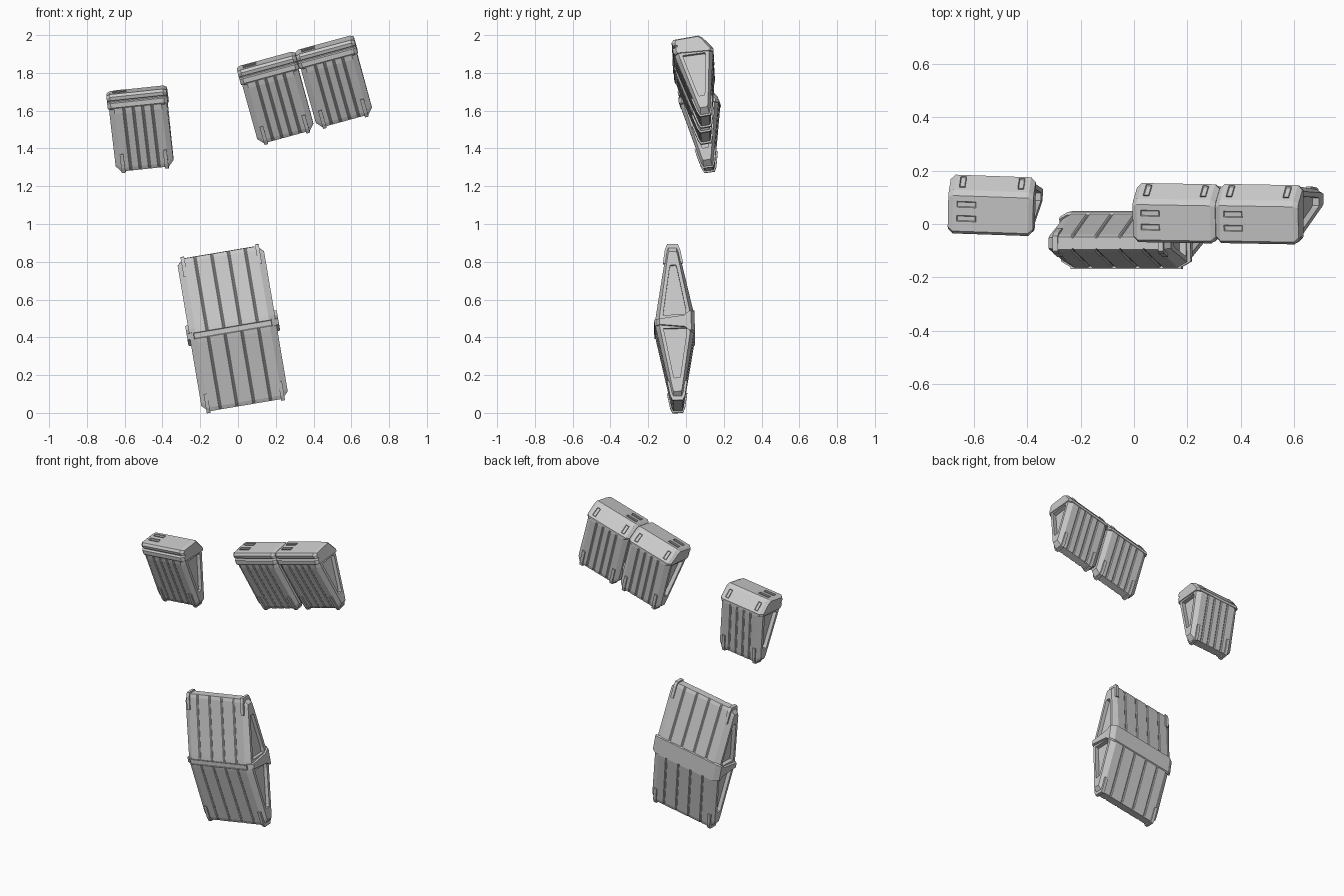
import bpy, bmesh
from math import radians
from mathutils import Matrix, Euler

if "Cube" in bpy.data.objects:
    bpy.data.objects.remove(bpy.data.objects["Cube"])


def finish(bm, name, m):
    bmesh.ops.recalc_face_normals(bm, faces=bm.faces)
    me = bpy.data.meshes.new(name)
    bm.to_mesh(me)
    bm.free()
    ob = bpy.data.objects.new(name, me)
    bpy.context.collection.objects.link(ob)
    ob.matrix_world = m
    return ob


def loft(name, stations, m):
    """Skin matching (y, z) outlines placed at successive x positions."""
    bm = bmesh.new()
    rings = [[bm.verts.new((x, y, z)) for y, z in prof] for x, prof in stations]
    for a, b in zip(rings, rings[1:]):
        n = len(a)
        for i in range(n):
            bm.faces.new((a[i], a[(i + 1) % n], b[(i + 1) % n], b[i]))
    bm.faces.new(rings[0])
    bm.faces.new(rings[-1])
    return finish(bm, name, m)


def scaled(prof, sy, sz, z0):
    return [(y * sy, z0 + (z - z0) * sz) for y, z in prof]


def wedge(name, prof, base, center, w, c, grooves, m):
    """Tapered plate: chamfered ends, recessed end triangles, shallow grooves."""
    end = scaled(prof, .8, .91, base)
    inner = scaled(end, .74, .74, center)
    thin = [(y - (.004 if y > 0 else -.004), z) for y, z in prof]
    half = [(w - .025, inner), (w, inner), (w, end), (w - c, prof)]
    st = [(-x, p) for x, p in half]
    for g in grooves:
        st += [(g - .007, prof), (g - .002, thin), (g + .002, thin), (g + .007, prof)]
    return loft(name, st + half[::-1], m)


def clip(name, x, prof, m):
    return loft(name, [(x - .010, prof), (x + .010, prof)], m)


def slot(name, loc, size, tilt, m):
    """Small raised frame with a sunken floor."""
    bm = bmesh.new()
    bmesh.ops.create_cube(bm, size=1)
    bmesh.ops.scale(bm, vec=size, verts=bm.verts)
    bm.normal_update()
    top = [f for f in bm.faces if f.normal.z > .9]
    bmesh.ops.inset_region(bm, faces=top, thickness=.004, depth=-.004)
    bmesh.ops.transform(bm, verts=bm.verts,
                        matrix=Matrix.Translation(loc) @ Matrix.Rotation(tilt, 4, 'X'))
    return finish(bm, name, m)


def place(loc, deg):
    return Matrix.Translation(loc) @ Euler([radians(d) for d in deg]).to_matrix().to_4x4()


# Three small plates: capped wedge tapering downward
BODY = [(-.100, -.078), (-.097, -.105), (-.032, -.405), (-.024, -.425),
        (.024, -.425), (.032, -.405), (.101, -.105), (.100, -.085)]
CAP = [(-.102, -.032), (-.105, -.014), (-.094, 0), (.040, 0), (.060, -.014), (.107, -.085),
       (.104, -.100), (-.098, -.082), (-.106, -.072), (-.106, -.047),
       (-.092, -.042), (-.092, -.036)]
CLIP = [(-.058, -.330), (-.040, -.408), (-.028, -.434),
        (.028, -.434), (.040, -.408), (.058, -.330)]


def small_plate(tag, m):
    wedge(tag + "_body", BODY, -.09, -.145, .154, .028, (-.075, -.025, .025, .075), m)
    cap_end = scaled(CAP, .84, .86, -.06)
    loft(tag + "_cap", [(-.160, cap_end), (-.142, CAP), (.142, CAP), (.160, cap_end)], m)
    for s, side in ((-1, "left"), (1, "right")):
        clip(f"{tag}_{side}_clip", s * .115, CLIP, m)
        slot(f"{tag}_{side}_back_slot", (s * .11, .084, -.049), (.022, .056, .010), -.98, m)
    for i, y in enumerate((-.045, .008)):
        slot(f"{tag}_top_slot_{i + 1}", (-.09, y, 0), (.072, .022, .008), 0, m)


small_plate("left_plate", place((-.537, .062, 1.713), (8, -6, -2)))
small_plate("middle_plate", place((.147, .031, 1.868), (10, -15.2, -1)))
small_plate("right_plate", place((.457, .027, 1.953), (10.5, -15.2, -1)))

# Large plate: two wedges meeting at a middle band
M = place((-.028, -.058, .446), (2, -9.6, 0))
HALF = [(-.104, .014), (-.100, .040), (-.032, .390), (-.024, .410),
        (.024, .410), (.032, .390), (.098, .062), (.098, .014)]
BIG_CLIP = [(-.054, .315), (-.040, .392), (-.028, .419),
            (.028, .419), (.040, .392), (.054, .315)]
for s, tag in ((1, "upper"), (-1, "lower")):
    flip = lambda prof: [(y, z * s) for y, z in prof]
    wedge(f"large_{tag}_half", flip(HALF), s * .03, s * .095, .232, .035,
          (-.135, -.045, .045, .135), M)
    for t, side in ((-1, "left"), (1, "right")):
        clip(f"large_{tag}_{side}_clip", t * .2, flip(BIG_CLIP), M)

# Middle band wraps the sides and widens across the back
BAND = [(-.100, -.018), (-.100, .018), (.060, .036), (.094, .062), (.104, .056),
        (.104, -.056), (.094, -.062), (.060, -.036)]
BAND_END = scaled(BAND, .82, .85, 0)
loft("large_middle_band", [(-.246, BAND_END), (-.215, BAND), (.215, BAND), (.246, BAND_END)], M)

# Front ridge bar with sunken face
slot("large_front_bar", (0, -.104, 0), (.42, .032, .012), radians(90), M)
